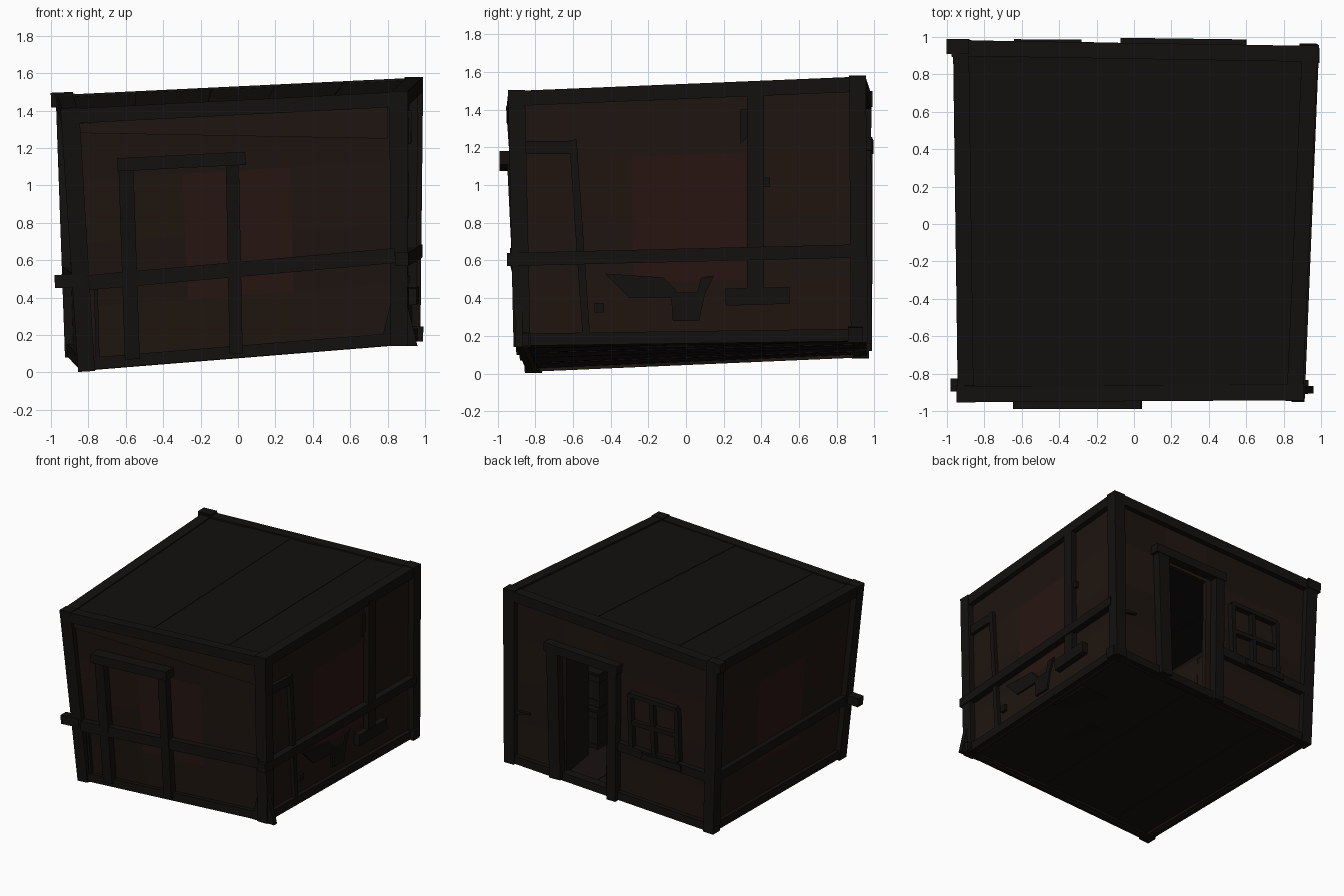
import bpy, bmesh, random
from mathutils import Vector as V

if "Cube" in bpy.data.objects:
    bpy.data.objects.remove(bpy.data.objects["Cube"])

random.seed(4)
UP = V((0, 0, 1))

# crooked box corners: bottom and top
B = dict(FL=V((-.81, -.81, .01)), FR=V((.86, -.87, .145)),
         BL=V((-.88, .925, .085)), BR=V((.93, .92, .17)))
T = dict(FL=V((-.90, -.91, 1.41)), FR=V((.86, -.90, 1.50)),
         BL=V((-.925, .94, 1.485)), BR=V((.94, .91, 1.575)))
# side: (left post, right post, running axis, outward direction)
SIDES = dict(front=('FL', 'FR', 0, V((0, -1, 0))), right=('FR', 'BR', 1, V((1, 0, 0))),
             back=('BL', 'BR', 0, V((0, 1, 0))), left=('FL', 'BL', 1, V((-1, 0, 0))))


def mat(name, c):
    m = bpy.data.materials.new(name)
    m.diffuse_color = (*c, 1)
    m.use_nodes = True
    m.node_tree.nodes["Principled BSDF"].inputs["Base Color"].default_value = m.diffuse_color
    return m


BEAM = mat("dark_timber", (.0065, .0055, .0045))
ROOF = mat("roof_boards", (.006, .0052, .0045))
FLOOR = mat("floor_boards", (.009, .006, .005))
WALLS = [mat("wall_board_a", (.014, .0075, .005)), mat("wall_board_b", (.012, .007, .005)),
         mat("wall_board_red", (.020, .0075, .006))]


def prism(name, ring, off, m):
    """Closed solid from a ring of points pushed along an offset."""
    bm = bmesh.new()
    a = [bm.verts.new(p) for p in ring]
    b = [bm.verts.new(p + off) for p in ring]
    n = len(a)
    bm.faces.new(a)
    bm.faces.new(b[::-1])
    for i in range(n):
        bm.faces.new((a[i], b[i], b[(i + 1) % n], a[(i + 1) % n]))
    bmesh.ops.recalc_face_normals(bm, faces=bm.faces)
    me = bpy.data.meshes.new(name)
    bm.to_mesh(me)
    bm.free()
    me.materials.append(m)
    o = bpy.data.objects.new(name, me)
    bpy.context.collection.objects.link(o)
    return o


def bar(name, p, q, w, d, n, m=BEAM, w2=None):
    """Timber from p to q, width w (tapering to w2), depth d along n."""
    s = (q - p).cross(n).normalized()
    w2 = w2 or w
    n = n * d
    return prism(name, [p + s * w / 2 - n / 2, p - s * w / 2 - n / 2,
                        q - s * w2 / 2 - n / 2, q + s * w2 / 2 - n / 2], n, m)


def uv(side, u, v):
    l, r = SIDES[side][:2]
    return B[l].lerp(B[r], u).lerp(T[l].lerp(T[r], u), v)


def at(side, a, z):
    """Point on a leaning wall from its grid reading (a, z)."""
    l, r, ax, _ = SIDES[side]
    u = v = .5
    for _ in range(12):
        p, q = B[l].lerp(T[l], v), B[r].lerp(T[r], v)
        u = (a - p[ax]) / (q[ax] - p[ax])
        p, q = B[l].lerp(B[r], u), T[l].lerp(T[r], u)
        v = (z - p.z) / (q.z - p.z)
    return uv(side, u, v)


def rail(name, side, a0, z0, a1, z1, w, d=.07, out=.02, w2=None):
    n = SIDES[side][3]
    bar(name, at(side, a0, z0) + n * out, at(side, a1, z1) + n * out, w, d, n, BEAM, w2)


def wall(side, u0, u1, v0, v1, rows, cols):
    n = SIDES[side][3]
    for r in range(rows):
        for c in range(cols):
            ua, ub = u0 + (u1 - u0) * c / cols, u0 + (u1 - u0) * (c + 1) / cols
            va, vb = v0 + (v1 - v0) * r / rows, v0 + (v1 - v0) * (r + 1) / rows
            red = cols == 3 and c == 1 and 0 < r < rows - 1
            prism(side + "_wall_board", [uv(side, ua, va), uv(side, ub, va),
                  uv(side, ub, vb), uv(side, ua, vb)],
                  -n * (.03 + .01 * random.random()), WALLS[2] if red else WALLS[r % 2])


# walls, with a doorway in the back
for s in ('front', 'right', 'left'):
    wall(s, 0, 1, 0, .97, 4, 3)
wall('back', 0, .53, 0, .97, 4, 2)
wall('back', .74, 1, 0, .97, 4, 1)
wall('back', .53, .74, .72, .97, 1, 1)

# roof and floor boards
for name, C, dz, m in (("roof_board", T, -.012, ROOF), ("floor_board", B, .015, FLOOR)):
    cuts = [0, .2, .42, .6, .8, 1]
    for i in range(5):
        k = [0 if j in (0, 5) else random.uniform(-.03, .03) for j in (i, i + 1)]
        a, b = cuts[i], cuts[i + 1]
        ring = [C['FL'].lerp(C['FR'], a), C['FL'].lerp(C['FR'], b),
                C['BL'].lerp(C['BR'], b), C['BL'].lerp(C['BR'], a)]
        o = UP * (dz + (.004 * (i % 2)))
        prism(name, [p + o for p in ring], UP * (-.03 if C is T else .03), m)

# corner posts, top and bottom beams
for k in B:
    bar("corner_post", B[k] - UP * .005, T[k] + UP * .005, .09, .09, V((0, -1, 0)), BEAM, .1)
for s, (l, r, ax, n) in SIDES.items():
    bar("top_beam", T[l] - UP * .04, T[r] - UP * .04, .08, .085, n)
    bar("bottom_beam", B[l] + UP * .035, B[r] + UP * .035, .065, .07, n)

# end caps jutting from corners
X, Y = V((1, 0, 0)), V((0, 1, 0))
bar("beam_end", V((-1, .95, 1.455)), V((-.88, .95, 1.46)), .08, .08, Y)
bar("beam_end", V((.90, .9, .21)), V((.99, .9, .205)), .08, .08, Y)
bar("beam_end", V((.84, -.87, .19)), V((.93, -.87, .18)), .07, .07, Y)
bar("beam_end", V((-.98, -.86, .485)), V((-.82, -.86, .495)), .07, .07, Y)

# middle rails
rail("mid_rail", 'front', -.80, .48, .84, .625, .08)
rail("mid_rail", 'right', -.95, .605, .90, .65, .07)
rail("mid_rail", 'left', -.85, .49, .92, .53, .07, .06, .015)
rail("mid_rail", 'back', -.90, .53, -.06, .57, .07, .06, .015)

# front blocked doorway
rail("front_frame_post", 'front', -.565, .07, -.60, 1.13, .08, .08)
rail("front_frame_post", 'front', -.01, .10, -.03, 1.12, .07, .08)
rail("front_lintel", 'front', -.645, 1.11, .04, 1.145, .07, .11, .045)
rail("front_brace", 'front', -.76, .45, -.75, .06, .02, .03, .01)
rail("front_brace", 'front', .86, .14, .86, .45, .2, .04, .015, .05)
prism("front_top_board", [at('front', a, z) for a, z in
      ((-.86, 1.28), (.80, 1.25), (.80, 1.44), (-.86, 1.33))], V((0, -.02, 0)), WALLS[0])

# right side: stud with foot, brace and broken boards
rail("side_stud", 'right', .37, .40, .37, 1.50, .09, .06, .015)
rail("stud_foot", 'right', .21, .405, .55, .415, .09, .06, .02)
rail("side_brace", 'right', -.53, .21, -.60, 1.24, .04, .04, .01)
rail("side_brace_top", 'right', -.87, 1.20, -.58, 1.20, .07, .04, .01)
rail("nail_head", 'right', -.46, .325, -.46, .375, .05, .03, .01)
rail("nail_head", 'right', .43, .99, .43, 1.04, .03, .03, .01)
for shape in (((-.43, .53), (-.12, .51), (-.05, .44), (-.08, .40), (-.30, .40)),
              ((-.08, .43), (.06, .43), (.08, .51), (.15, .52), (.10, .42), (.07, .28), (-.07, .28))):
    prism("broken_board", [at('right', *p) for p in shape], X * .015, BEAM)
prism("splintered_edge", [at('right', *p) for p in
      ((.29, 1.22), (.33, 1.26), (.33, 1.40), (.29, 1.40))], X * .015, BEAM)

# back doorway frame and open door leaf
rail("door_post", 'back', .50, .16, .53, 1.22, .10, .09)
rail("door_post", 'back', -.01, .12, -.02, 1.22, .08, .09)
rail("door_lintel", 'back', -.07, 1.20, .60, 1.22, .07, .09, .025)
prism("door_leaf", [V(p) for p in ((.44, .92, .20), (.50, .55, .18), (.50, .55, 1.12), (.44, .92, 1.14))],
      X * .03, BEAM)
rail("back_splinter", 'back', .93, .58, .76, .60, .035, .03, .01, .01)

# back window frame with cross bars
W = ((-.60, .59), (-.18, .56), (-.16, 1.02), (-.59, 1.01))
for i in range(4):
    rail("window_frame", 'back', *W[i], *W[(i + 1) % 4], .035, .05)
rail("window_bar", 'back', -.38, .58, -.36, 1.01, .035, .04)
rail("window_bar", 'back', -.59, .80, -.17, .79, .035, .04)
rail("window_sill", 'back', -.64, .55, -.28, .555, .05, .07, .025)

# stacked crates inside
for x, y, z, s in ((.68, .25, .16, .34), (.66, .24, .50, .28), (.34, -.1, .14, .3)):
    prism("crate", [V((x + i * s / 2, y + j * s / 2, z)) for i, j in
          ((-1, -1), (1, -1), (1, 1), (-1, 1))], UP * s, BEAM)
    for zz in (.04, s - .04):
        prism("crate_band", [V((x + i * (s / 2 + .012), y + j * (s / 2 + .012), z + zz - .025))
              for i, j in ((-1, -1), (1, -1), (1, 1), (-1, 1))], UP * .05, BEAM)
